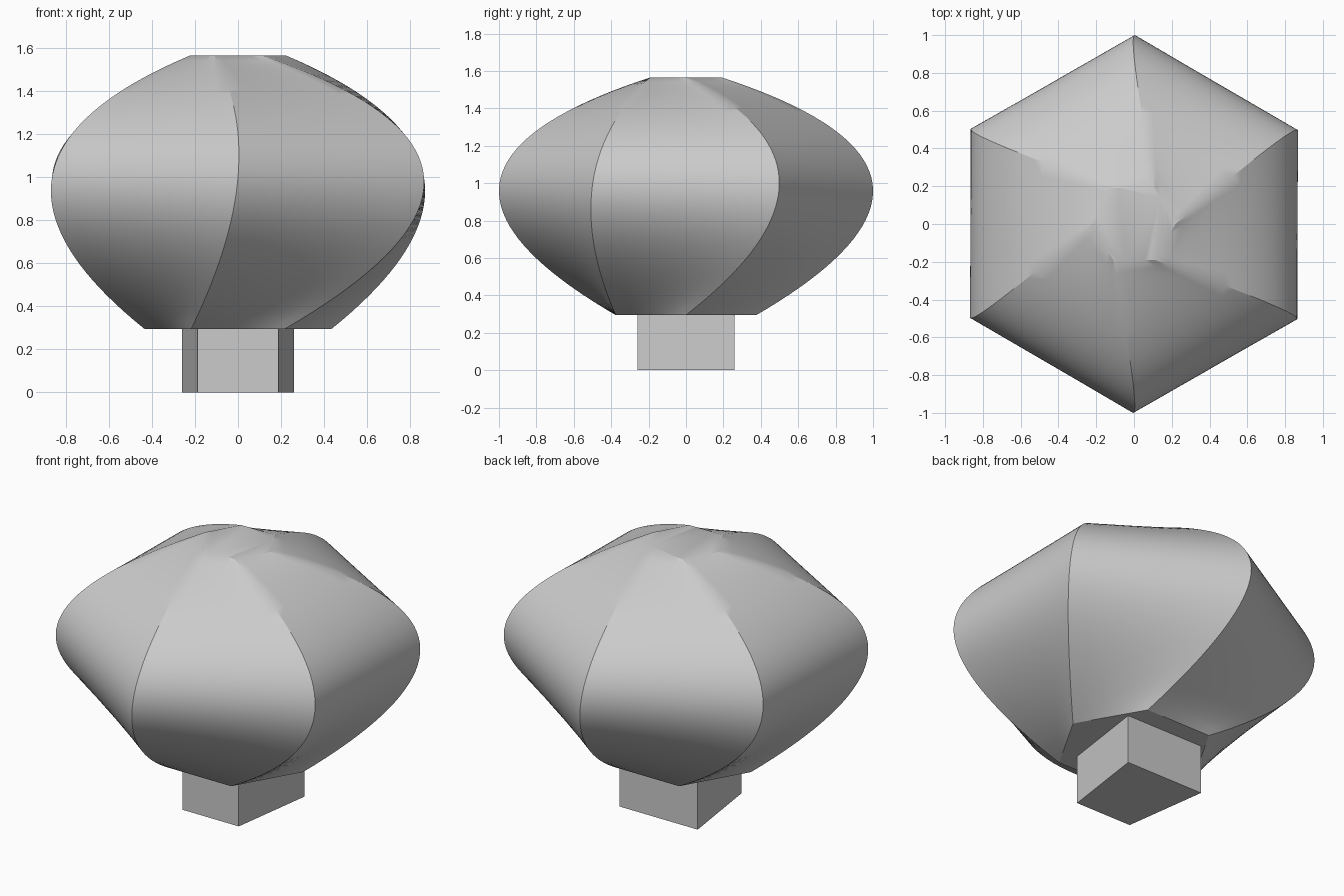
import bpy
import bmesh
from math import cos, sin, radians
from mathutils import Vector

if "Cube" in bpy.data.objects:
    bpy.data.objects.remove(bpy.data.objects["Cube"], do_unlink=True)

grey = bpy.data.materials.new("light_grey")
grey.use_nodes = True
grey.diffuse_color = (0.6, 0.6, 0.6, 1)
grey.node_tree.nodes["Principled BSDF"].inputs["Base Color"].default_value = (0.6, 0.6, 0.6, 1)


def make_object(name, bm):
    bmesh.ops.recalc_face_normals(bm, faces=bm.faces)
    mesh = bpy.data.meshes.new(name)
    bm.to_mesh(mesh)
    bm.free()
    mesh.materials.append(grey)
    obj = bpy.data.objects.new(name, mesh)
    bpy.context.collection.objects.link(obj)
    return obj


def skin(bm, rings):
    """Join closed rings of points with quads and cap both ends."""
    loops = [[bm.verts.new(p) for p in ring] for ring in rings]
    n = len(loops[0])
    for low, high in zip(loops, loops[1:]):
        for i in range(n):
            j = (i + 1) % n
            bm.faces.new((low[i], low[j], high[j], high[i]))
    bm.faces.new(loops[0])
    bm.faces.new(loops[-1])


def hexagon(radius, turn, z):
    angles = [radians(60 * k + turn) for k in range(6)]
    return [Vector((radius * cos(a), radius * sin(a), z)) for a in angles]


# Twisted body: a smooth loft through three hexagons
bottom = hexagon(0.435, 0, 0.295)
middle = hexagon(0.997, 30, 1.0)
top = hexagon(0.22, 0, 1.565)
STEPS, SPLITS = 40, 8


def section(t):
    a, b, c = (2 * t - 1) * (t - 1), 4 * t * (1 - t), t * (2 * t - 1)
    corners = [p * a + q * b + r * c for p, q, r in zip(bottom, middle, top)]
    return [corners[k].lerp(corners[(k + 1) % 6], s / SPLITS)
            for k in range(6) for s in range(SPLITS)]


bm = bmesh.new()
skin(bm, [section(i / STEPS) for i in range(STEPS + 1)])
body = make_object("twisted_body", bm)
bpy.ops.object.select_all(action="DESELECT")
body.select_set(True)
bpy.context.view_layer.objects.active = body
bpy.ops.object.shade_smooth_by_angle(angle=radians(30))

# Base block: narrower at the front than at the back
plan = [(-0.187, -0.26), (0.187, -0.26), (0.26, 0.26), (-0.26, 0.26)]
bm = bmesh.new()
skin(bm, [[(x, y, z) for x, y in plan] for z in (0, 0.295)])
make_object("base_block", bm)
